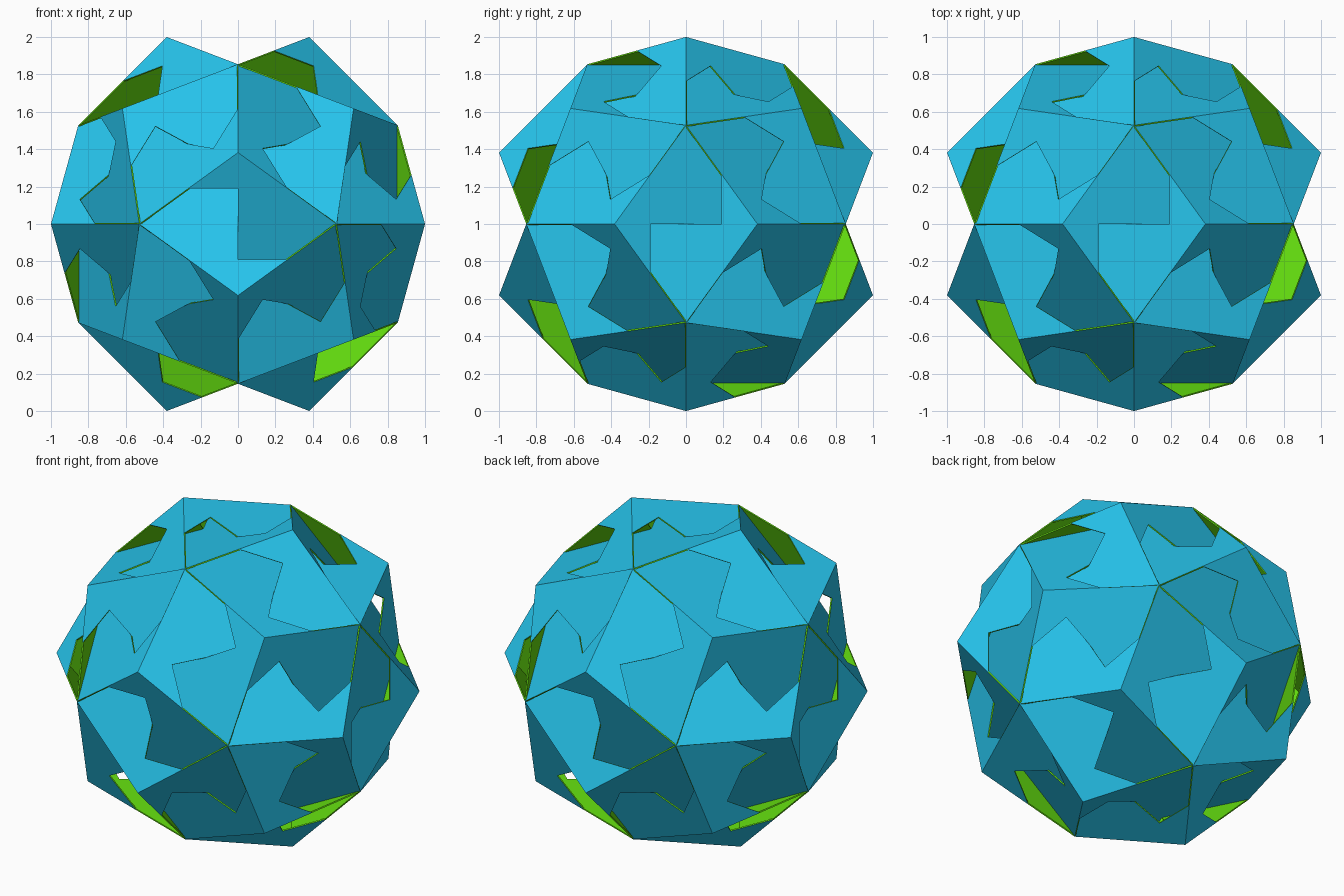
import bpy, math
from itertools import product
from mathutils import Vector

if "Cube" in bpy.data.objects:
    bpy.data.objects.remove(bpy.data.objects["Cube"])

PHI = (1 + 5 ** 0.5) / 2
THICK = 0.008
LIFT = Vector((0, 0, 1))


def material(name, rgb):
    m = bpy.data.materials.new(name)
    m.diffuse_color = (*rgb, 1)
    m.use_nodes = True
    m.node_tree.nodes["Principled BSDF"].inputs["Base Color"].default_value = m.diffuse_color
    return m


blue = material("blue_paper_front", (0.02, 0.56, 0.85))
green = material("green_paper_back", (0.13, 0.75, 0.005))


def cyclic(a, b):
    """Points (0, a, b) with all signs and cyclic axis orders."""
    pts = []
    for s, t in product((1, -1), repeat=2):
        p = (0, s * a, t * b)
        pts += [Vector(p[k:] + p[:k]) for k in range(3)]
    return pts


# Outer tips (dodecahedron corners) and sunken corners (icosahedron corners)
tips = cyclic(1, PHI ** -2) + [Vector(s) / PHI for s in product((1, -1), repeat=3)]
h = 1 - PHI ** -4
corners = cyclic(h / PHI, h)


def plate_outline(n):
    """Three-armed plate facing n, with one notched half on every arm."""
    core = sorted(corners, key=lambda c: -c.dot(n))[:3]
    arms = sorted(tips, key=lambda c: -c.dot(n))[1:4]
    axis = n.normalized()
    u = (core[0] - axis * core[0].dot(axis)).normalized()
    v = axis.cross(u)
    core.sort(key=lambda c: math.atan2(c.dot(v), c.dot(u)) % (2 * math.pi - 1e-4))
    out = []
    for i in range(3):
        a, b = core[i], core[(i + 1) % 3]
        mid = (a + b) / 2
        tip = max(arms, key=lambda t: t.dot(mid))
        out += [a, tip, (tip + b) / 2, (tip + mid) / 2, mid]
    return out, axis


# Twenty interlocking paper plates
for k, n in enumerate(tips):
    ring, axis = plate_outline(n)
    c = len(ring)
    verts = [p + LIFT for p in ring] + [p - axis * THICK + LIFT for p in ring]
    faces = [list(range(c)), list(range(2 * c - 1, c - 1, -1))]
    faces += [[i, i + c, (i + 1) % c + c, (i + 1) % c] for i in range(c)]
    me = bpy.data.meshes.new("paper_plate")
    me.from_pydata(verts, [], faces)
    me.materials.append(blue)
    me.materials.append(green)
    for f in me.polygons:
        f.material_index = 0 if f.index == 0 else 1
    me.update()
    ob = bpy.data.objects.new(f"paper_plate_{k + 1:02d}", me)
    bpy.context.collection.objects.link(ob)
